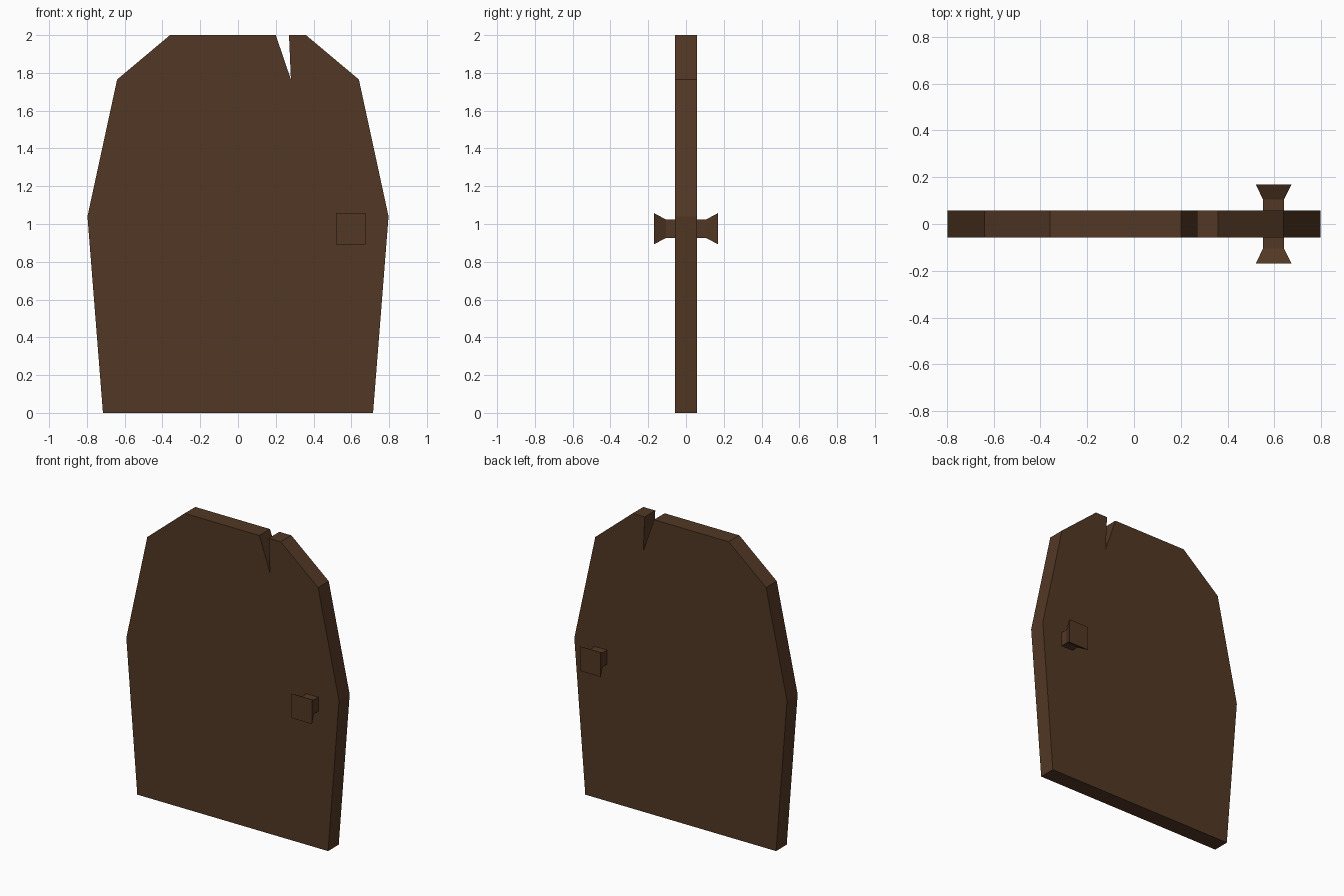
import bpy
import bmesh

cube = bpy.data.objects.get("Cube")
if cube:
    bpy.data.objects.remove(cube, do_unlink=True)

# Dark brown wood
wood = bpy.data.materials.new("dark_brown_wood")
wood.use_nodes = True
colour = (0.085, 0.039, 0.018, 1)
wood.diffuse_color = colour
wood.node_tree.nodes["Principled BSDF"].inputs["Base Color"].default_value = colour


def finish(name, bm):
    bmesh.ops.recalc_face_normals(bm, faces=bm.faces)
    mesh = bpy.data.meshes.new(name)
    bm.to_mesh(mesh)
    bm.free()
    mesh.materials.append(wood)
    obj = bpy.data.objects.new(name, mesh)
    bpy.context.collection.objects.link(obj)
    return obj


# Door panel: mirrored outline with a splintered notch in the top edge
half_depth = 0.057
side = [(0.715, 0), (0.797, 1.04), (0.64, 1.765), (0.36, 2)]
notch = [(0.27, 2), (0.28, 1.765), (0.2, 2)]
outline = side + notch + [(-x, z) for x, z in reversed(side)]

bm = bmesh.new()
panel = bm.faces.new([bm.verts.new((x, -half_depth, z)) for x, z in outline])
extruded = bmesh.ops.extrude_face_region(bm, geom=[panel], use_keep_orig=True)
back = [v for v in extruded["geom"] if isinstance(v, bmesh.types.BMVert)]
bmesh.ops.translate(bm, verts=back, vec=(0, 2 * half_depth, 0))
finish("door_panel", bm)


# Door knobs: square shaft flaring out to a wider square end
def make_knob(name, direction):
    sections = [(half_depth, 0.045, 0.048), (0.105, 0.045, 0.048), (0.17, 0.077, 0.083)]
    corners = [(-1, -1), (1, -1), (1, 1), (-1, 1)]
    bm = bmesh.new()
    rings = [[bm.verts.new((0.597 + sx * w, direction * y, 0.975 + sz * h))
              for sx, sz in corners] for y, w, h in sections]
    for a, b in zip(rings, rings[1:]):
        for i in range(4):
            j = (i + 1) % 4
            bm.faces.new((a[i], a[j], b[j], b[i]))
    bm.faces.new(rings[0])
    bm.faces.new(rings[-1])
    finish(name, bm)


make_knob("front_knob", -1)
make_knob("back_knob", 1)
